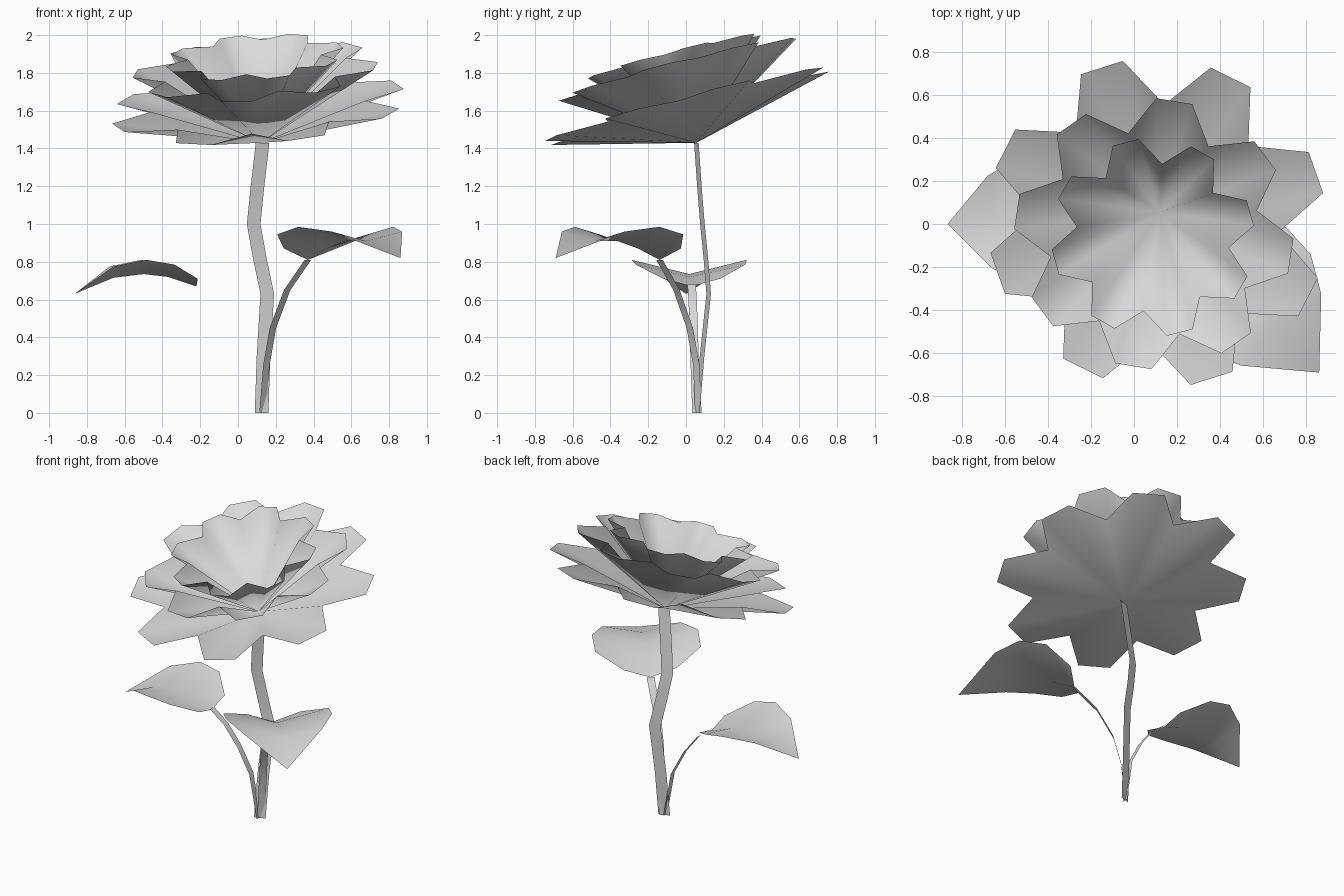
import bpy, bmesh, math
from mathutils import Vector

cube = bpy.data.objects.get("Cube")
if cube:
    bpy.data.objects.remove(cube, do_unlink=True)

grey = bpy.data.materials.new("plain_grey")
grey.use_nodes = True
grey.diffuse_color = (0.7, 0.7, 0.7, 1)
grey.node_tree.nodes["Principled BSDF"].inputs["Base Color"].default_value = grey.diffuse_color


def finish(name, bm):
    for face in bm.faces:
        face.smooth = True
    mesh = bpy.data.meshes.new(name)
    bm.to_mesh(mesh)
    bm.free()
    mesh.materials.append(grey)
    obj = bpy.data.objects.new(name, mesh)
    bpy.context.collection.objects.link(obj)
    return obj


def strip(name, rows):
    """Sheet through rows of points, each row of equal length."""
    bm = bmesh.new()
    grid = [[bm.verts.new(p) for p in row] for row in rows]
    for a, b in zip(grid, grid[1:]):
        for i in range(len(a) - 1):
            bm.faces.new((a[i], a[i + 1], b[i + 1], b[i]))
    return finish(name, bm)


def ribbon(name, path, across):
    """Flat stem: a centre path with one half-width vector."""
    half = Vector(across)
    return strip(name, [(Vector(p) - half, Vector(p) + half) for p in path])


# Blossom: three nested fans of eight blunt petals on a leaning axis
HEART = Vector((0.12, 0.055, 1.43))
lean = Vector((0, 0, 1)).rotation_difference(Vector((-0.07, -0.25, 0.965)))


def petal_ring(name, radius, height, turn, notch, petals=8):
    bm = bmesh.new()
    centre = bm.verts.new(HEART)
    rim = []
    step = 360 / petals
    for k in range(petals):
        for offset, r in ((-7.5, radius), (7.5, radius), (step / 2, radius * notch)):
            a = math.radians(turn + k * step + offset)
            p = Vector((r * math.cos(a), r * math.sin(a), height))
            rim.append(bm.verts.new(HEART + lean @ p))
    for i, v in enumerate(rim):
        bm.faces.new((centre, v, rim[(i + 1) % len(rim)]))
    return finish(name, bm)


petal_ring("outer_petals", 0.79, 0.20, 18.5, 0.72)
petal_ring("middle_petals", 0.65, 0.40, 36, 0.76)
petal_ring("inner_petals", 0.475, 0.47, 15, 0.75)

# Stems: thin flat ribbons
ribbon("main_stem",
       [(0.125, 0.06, 0), (0.135, 0.085, 0.3), (0.155, 0.12, 0.63), (0.115, 0.105, 0.82),
        (0.083, 0.087, 1.0), (0.1, 0.073, 1.17), (0.13, 0.055, 1.43)],
       (0.036, 0.012, 0))
ribbon("right_leaf_stem",
       [(0.13, 0.065, 0), (0.15, 0.055, 0.25), (0.185, 0.02, 0.45),
        (0.26, -0.05, 0.65), (0.37, -0.14, 0.81)],
       (0.017, 0.017, 0))
ribbon("left_leaf_stem",
       [(0.12, 0.055, 0), (0.07, 0.045, 0.3), (-0.02, 0.04, 0.47),
        (-0.12, 0.035, 0.6), (-0.22, 0.03, 0.68)],
       (0, 0.022, 0))


# Leaves: folded along the midrib, edges raised, tip drooping
def leaf(name, base, tip, stations):
    """Stations: distance along, midrib height, half width, edge distance, edge height."""
    base, tip = Vector(base), Vector(tip)
    along = tip - base
    along.z = 0
    along.normalize()
    side = Vector((-along.y, along.x, 0))
    rows = []
    for mid, mid_z, width, edge, edge_z in stations:
        rib = base + along * mid
        rib.z = mid_z
        row = []
        for s in (-1, 1):
            p = base + along * edge + side * width * s
            p.z = edge_z
            row.append(p)
        rows.append((row[0], rib, row[1]))
    strip_obj = strip(name, rows)
    bm = bmesh.new()
    bm.from_mesh(strip_obj.data)
    point = bm.verts.new(tip)
    bm.verts.ensure_lookup_table()
    end = [bm.verts[len(bm.verts) - 4 + i] for i in range(3)]
    for a, b in zip(end, end[1:]):
        bm.faces.new((a, b, point)).smooth = True
    bm.to_mesh(strip_obj.data)
    bm.free()


leaf("right_leaf", (0.37, -0.14, 0.81), (0.86, -0.69, 0.82),
     [(0, 0.81, 0.17, 0.0, 0.87), (0.15, 0.87, 0.334, 0.13, 0.945),
      (0.3, 0.91, 0.336, 0.3, 0.985), (0.46, 0.91, 0.25, 0.47, 0.96)])
leaf("left_leaf", (-0.22, 0.03, 0.67), (-0.865, 0.0, 0.63),
     [(0, 0.67, 0.15, 0.0, 0.71), (0.15, 0.72, 0.29, 0.13, 0.785),
      (0.28, 0.735, 0.305, 0.28, 0.81), (0.44, 0.715, 0.215, 0.45, 0.775)])
